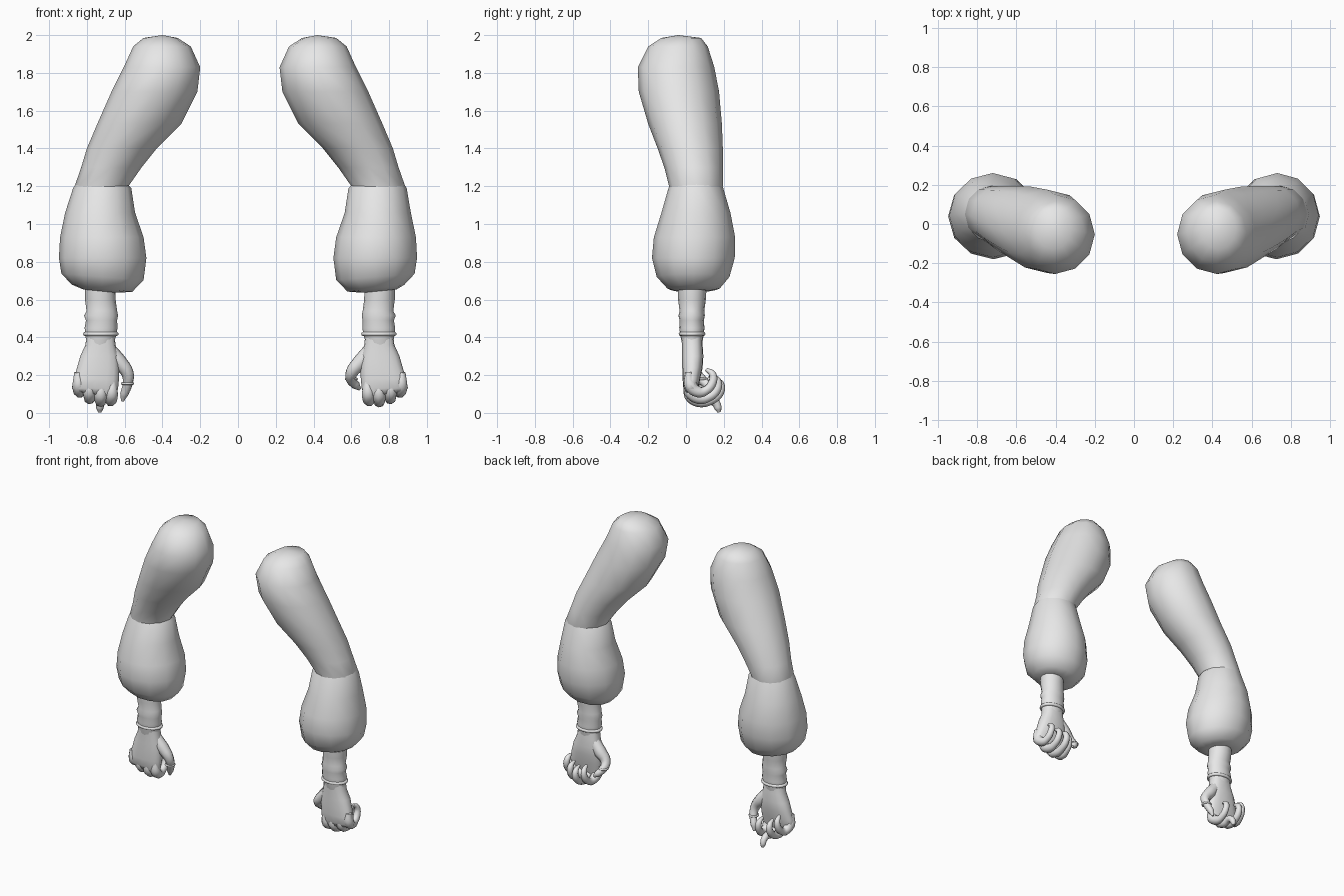
import bpy, bmesh, math
from mathutils import Vector

if "Cube" in bpy.data.objects:
    bpy.data.objects.remove(bpy.data.objects["Cube"])

grey = bpy.data.materials.new("plain grey")
grey.diffuse_color = (0.8, 0.8, 0.8, 1)
grey.use_nodes = True
grey.node_tree.nodes["Principled BSDF"].inputs["Base Color"].default_value = grey.diffuse_color


def place(x, side):
    """Mirror x for the left arm, which sits slightly nearer the middle."""
    return x if side > 0 else 0.02 - x


def finish(obj):
    obj.data.materials.clear()
    obj.data.materials.append(grey)
    bpy.ops.object.select_all(action='DESELECT')
    obj.select_set(True)
    bpy.context.view_layer.objects.active = obj
    bpy.ops.object.shade_smooth_by_angle(angle=math.radians(60))


def loft(name, side, sections, n=12, power=1.0, top=None, bottom=None):
    """Skin rings given as (z, x0, x1, y0, y1, tilt); optional pole points close the ends."""
    bm = bmesh.new()
    rings = []
    for z, x0, x1, y0, y1, *tilt in sections:
        t = tilt[0] if tilt else 0
        ring = []
        for i in range(n):
            a = 2 * math.pi * i / n
            c, s = math.cos(a), math.sin(a)
            dx = math.copysign(abs(c) ** power, c) * (x1 - x0) / 2
            dy = math.copysign(abs(s) ** power, s) * (y1 - y0) / 2
            ring.append(bm.verts.new((place((x0 + x1) / 2 + dx, side), (y0 + y1) / 2 + dy, z + t * dx)))
        rings.append(ring)
    for a, b in zip(rings, rings[1:]):
        for i in range(n):
            j = (i + 1) % n
            bm.faces.new((a[i], a[j], b[j], b[i]))
    for ring, pole in ((rings[0], top), (rings[-1], bottom)):
        if pole:
            p = bm.verts.new((place(pole[0], side), pole[1], pole[2]))
            for i in range(n):
                bm.faces.new((ring[i], ring[(i + 1) % n], p))
    bmesh.ops.recalc_face_normals(bm, faces=bm.faces)
    mesh = bpy.data.meshes.new(name)
    bm.to_mesh(mesh)
    bm.free()
    obj = bpy.data.objects.new(name, mesh)
    bpy.context.collection.objects.link(obj)
    finish(obj)


def tube(name, side, points, radii, closed=False):
    """Round smooth tube through points with a radius for each point."""
    curve = bpy.data.curves.new(name, 'CURVE')
    curve.dimensions = '3D'
    curve.bevel_depth = 1.0
    curve.bevel_resolution = 2
    curve.resolution_u = 4
    curve.use_fill_caps = not closed
    sp = curve.splines.new('BEZIER')
    sp.bezier_points.add(len(points) - 1)
    sp.use_cyclic_u = closed
    for bp, p, r in zip(sp.bezier_points, points, radii):
        bp.co = Vector((place(p[0], side), p[1], p[2]))
        bp.radius = r
        bp.handle_left_type = bp.handle_right_type = 'AUTO'
    obj = bpy.data.objects.new(name, curve)
    bpy.context.collection.objects.link(obj)
    bpy.ops.object.select_all(action='DESELECT')
    obj.select_set(True)
    bpy.context.view_layer.objects.active = obj
    bpy.ops.object.convert(target='MESH')
    finish(bpy.context.view_layer.objects.active)


def oval(cx, cy, cz, rx, ry, n=12):
    return [(cx + rx * math.cos(2 * math.pi * i / n), cy + ry * math.sin(2 * math.pi * i / n), cz)
            for i in range(n)]


for side, word in ((1, "right"), (-1, "left")):
    # upper sleeve, leaning out from the shoulder to the elbow
    loft(word + "_upper_sleeve", side, [
        (1.985, .34, .52, -.13, .08), (1.94, .27, .575, -.20, .115),
        (1.83, .22, .625, -.255, .15), (1.70, .235, .69, -.25, .175),
        (1.53, .32, .765, -.20, .19), (1.40, .45, .82, -.15, .195),
        (1.30, .53, .85, -.115, .195), (1.20, .60, .885, -.09, .195),
        (1.12, .61, .87, -.08, .18)], top=(.42, -.04, 2.0))

    # puffed lower sleeve, gathered at the cuff
    w = 0 if side > 0 else .02
    loft(word + "_lower_sleeve", side, [
        (1.235, .63, .865, -.07, .18), (1.19, .585, .893, -.093, .197),
        (1.06, .565, .915 + w, -.13, .235), (.93, .52, .942 + w, -.17, .26),
        (.82, .505, .948 + w, -.18, .258), (.72, .52, .935 + w, -.155, .23, .08),
        (.66, .58, .88 + w, -.10, .18, .12), (.645, .66, .84, -.05, .115, .1)],
        bottom=(.75, .035, .66))

    # creased wrist wrap
    loft(word + "_wrist", side, [
        (.68, .67, .83, -.045, .11), (.60, .668, .83, -.042, .105),
        (.54, .660, .822, -.034, .097), (.515, .655, .835, -.04, .10),
        (.49, .660, .825, -.034, .094), (.45, .658, .832, -.036, .098),
        (.41, .665, .828, -.03, .093), (.36, .68, .82, -.02, .085)], n=16)
    tube(word + "_wrist_band", side, oval(.746, .032, .418, .083, .06), [.011] * 12, True)

    # back of the hand and palm
    loft(word + "_hand", side, [
        (.42, .675, .82, -.022, .085), (.36, .668, .828, -.02, .088),
        (.30, .652, .855, -.02, .092), (.24, .648, .872, -.02, .088),
        (.18, .65, .89, -.018, .075), (.13, .655, .90, -.014, .065),
        (.10, .67, .885, 0, .055, .15)], n=16, power=.8, bottom=(.77, .03, .095))

    # fingers curled behind the palm
    fingers = (("index", .685, 0, .15), ("middle", .745, -.004, .18),
               ("ring", .81, .012, .165), ("little", .868, .045, .14))
    for label, x, up, reach in fingers:
        hanging = side < 0 and label == "middle"
        k = reach / .165
        path = [(.015, .17), (.024, .10), (.065, .066), (.12, .072)]
        path += [(.155, .055), (.17, .025), (.175, .003)] if hanging else \
                [(.165, .115), (.165, .16), (.125, .185)]
        pts = []
        for i, (y, z) in enumerate(path):
            inward = .012 * (.77 - x) * i       # fingertips draw together
            rise = 0 if hanging and i > 3 else up
            pts.append((x + inward * 4, y * (k if i > 2 and not hanging else 1), z + rise))
        tube(f"{word}_{label}_finger", side, pts, [.02, .036, .031, .025, .023, .02, .009])

    # thumb, folded on the right and hanging on the left
    if side > 0:
        thumb = [(.70, .04, .33), (.65, .045, .27), (.603, .05, .215),
                 (.60, .085, .175), (.625, .115, .145), (.645, .125, .125)]
    else:
        thumb = [(.70, .04, .33), (.65, .045, .27), (.605, .05, .21),
                 (.605, .07, .15), (.622, .09, .10), (.632, .10, .062)]
    tube(word + "_thumb", side, thumb, [.04, .042, .033, .027, .023, .008])
    tube(word + "_thumb_ring", side, oval(thumb[3][0], thumb[3][1] - .005, thumb[3][2] + .005, .028, .028, 8),
         [.007] * 8, True)
